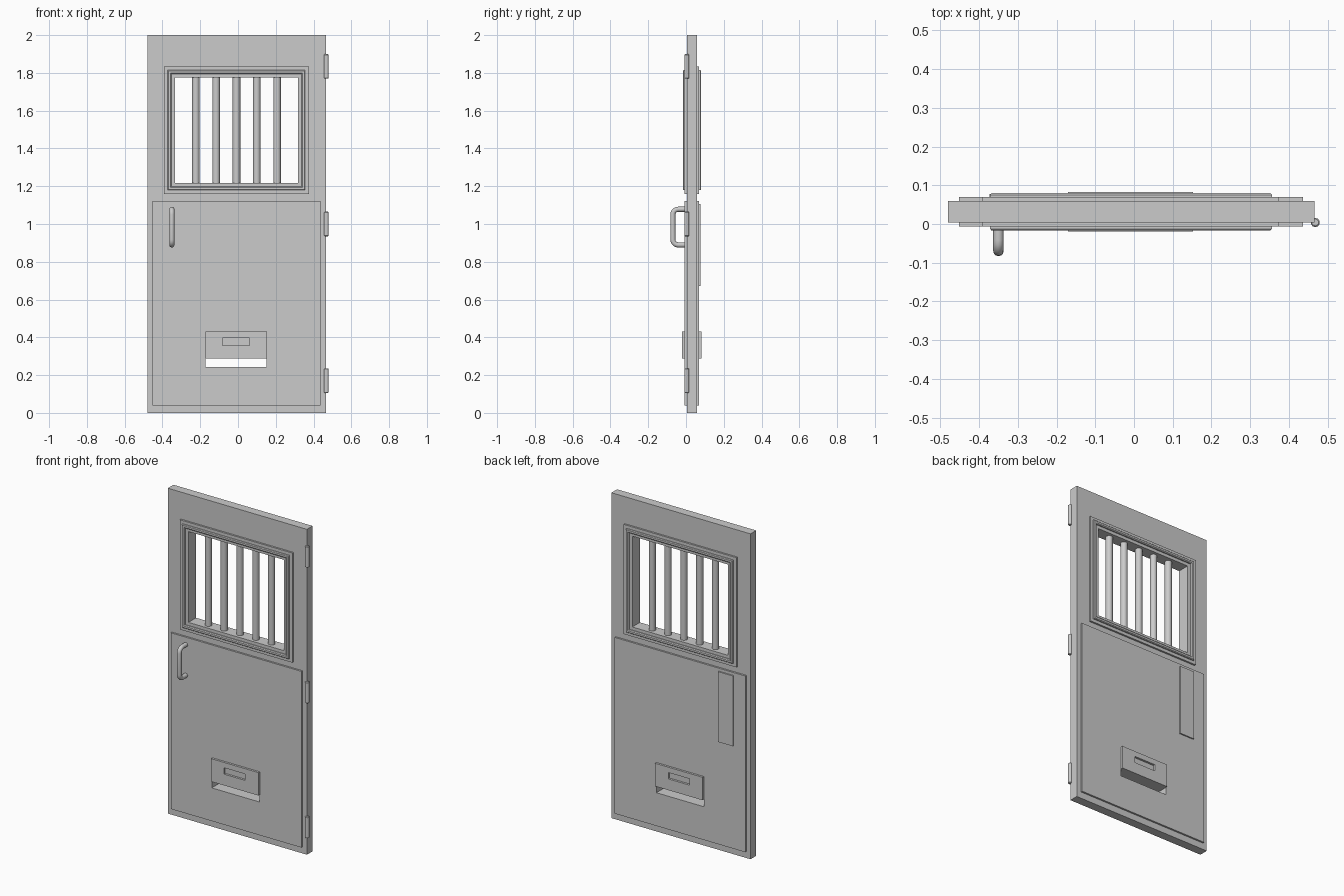
import bpy, bmesh, math
from mathutils import Vector

if "Cube" in bpy.data.objects:
    bpy.data.objects.remove(bpy.data.objects["Cube"])

MID = 0.0315          # mid-plane of the door thickness
CX = -0.008           # door centre line
steel = bpy.data.materials.new("grey_steel")
steel.diffuse_color = (0.6, 0.6, 0.6, 1)
steel.use_nodes = True
steel.node_tree.nodes["Principled BSDF"].inputs["Base Color"].default_value = steel.diffuse_color


def finish(name, bm):
    bmesh.ops.remove_doubles(bm, verts=bm.verts, dist=1e-5)
    bmesh.ops.recalc_face_normals(bm, faces=bm.faces)
    me = bpy.data.meshes.new(name)
    bm.to_mesh(me)
    bm.free()
    me.materials.append(steel)
    ob = bpy.data.objects.new(name, me)
    bpy.context.collection.objects.link(ob)
    return ob


def smooth(ob):
    bpy.ops.object.select_all(action='DESELECT')
    ob.select_set(True)
    bpy.context.view_layer.objects.active = ob
    bpy.ops.object.shade_smooth_by_angle(angle=math.radians(40))


def plate(name, rect, y0, y1, holes=()):
    """Flat plate in the xz plane, with rectangular holes (x0, x1, z0, z1)."""
    bm = bmesh.new()
    rects = [rect, *holes]
    xs = sorted({v for r in rects for v in r[:2]})
    zs = sorted({v for r in rects for v in r[2:]})

    def solid(i, j):
        if not (0 <= i < len(xs) - 1 and 0 <= j < len(zs) - 1):
            return False
        x, z = (xs[i] + xs[i + 1]) / 2, (zs[j] + zs[j + 1]) / 2
        return not any(h[0] < x < h[1] and h[2] < z < h[3] for h in holes)

    def quad(*pts):
        bm.faces.new([bm.verts.new(p) for p in pts])

    for i in range(len(xs) - 1):
        for j in range(len(zs) - 1):
            if not solid(i, j):
                continue
            c = [(xs[i], zs[j]), (xs[i + 1], zs[j]), (xs[i + 1], zs[j + 1]), (xs[i], zs[j + 1])]
            for y in (y0, y1):
                quad(*[(x, y, z) for x, z in c])
            for k, (di, dj) in enumerate([(0, -1), (1, 0), (0, 1), (-1, 0)]):
                if not solid(i + di, j + dj):
                    a, b = c[k], c[(k + 1) % 4]
                    quad((a[0], y0, a[1]), (b[0], y0, b[1]), (b[0], y1, b[1]), (a[0], y1, a[1]))
    return finish(name, bm)


def rod(name, x, y, z0, z1, r, sides, bevel=0):
    bm = bmesh.new()
    bmesh.ops.create_cone(bm, cap_ends=True, segments=sides, radius1=r, radius2=r, depth=z1 - z0)
    bmesh.ops.translate(bm, verts=bm.verts, vec=(x, y, (z0 + z1) / 2))
    if bevel:
        rim = [e for e in bm.edges if abs(e.verts[0].co.z - e.verts[1].co.z) < 1e-6]
        bmesh.ops.bevel(bm, geom=rim, offset=bevel, segments=1, affect='EDGES')
    ob = finish(name, bm)
    smooth(ob)
    return ob


# Door slab with window and food slot openings
slot = (-0.173, 0.152, 0.244, 0.289)
window = (CX - 0.328, CX + 0.328, 1.215, 1.779)
plate("door_slab", (-0.48, 0.466, 0, 2), 0.004, 0.059, [slot, window])

# Parts that repeat on the front and back faces
grip = (-0.082, 0.062, 0.358, 0.397)
for side, s in (("front", -1), ("back", 1)):
    def at(d):
        return MID + s * d
    plate(side + "_lower_panel", (-0.452, 0.436, 0.04, 1.123), at(0.027), at(0.0385), [slot])
    plate(side + "_slot_flap", (-0.171, 0.153, 0.289, 0.43), at(0.038), at(0.0515), [grip])

# Back lock cover
plate("back_lock_cover", (-0.373, -0.272, 0.673, 1.105), 0.069, 0.078)

# Window frame: stepped profile (inset, distance from mid-plane) swept round a rectangle
half = [(0, 0.0385), (0.019, 0.0385), (0.019, 0.044), (0.023, 0.0485), (0.034, 0.0485),
        (0.039, 0.044), (0.039, 0.037), (0.058, 0.037)]
profile = [(i, -d) for i, d in half] + [(i, d) for i, d in reversed(half)]
bm = bmesh.new()
loops = []
for inset, d in profile:
    w, h = 0.383 - inset, 0.337 - inset
    loops.append([bm.verts.new((CX + sx * w, MID + d, 1.497 + sz * h))
                  for sx, sz in ((-1, -1), (1, -1), (1, 1), (-1, 1))])
for a, b in zip(loops, loops[1:] + loops[:1]):
    for k in range(4):
        n = (k + 1) % 4
        bm.faces.new((a[k], a[n], b[n], b[k]))
finish("window_frame", bm)

# Window bars
for i in range(5):
    rod(f"window_bar_{i + 1}", CX + (i - 2) * 0.1075, MID, 1.21, 1.785, 0.02, 16)

# Hinge barrels
for i, z in enumerate((0.171, 1.0, 1.834)):
    rod(f"hinge_{i + 1}", 0.468, 0.004, z - 0.065, z + 0.065, 0.012, 10, 0.003)

# Pull handle: round bar bent into a bracket
r, bend, yo, zt, zb = 0.0135, 0.028, -0.0695, 1.078, 0.889
path = [Vector((-0.35, 0.0, zt))]
for zc, start in ((zt - bend, 90), (zb + bend, 0)):
    for k in range(6):
        t = math.radians(start - 18 * k)
        path.append(Vector((-0.35, yo + bend - bend * math.cos(t), zc + bend * math.sin(t))))
path.append(Vector((-0.35, 0.0, zb)))
bm = bmesh.new()
rings = []
for i, p in enumerate(path):
    t = (path[min(i + 1, len(path) - 1)] - path[max(i - 1, 0)]).normalized()
    if i in (0, len(path) - 1):
        t = Vector((0, -1 if i == 0 else 1, 0))
    side = Vector((1, 0, 0))
    up = t.cross(side)
    rings.append([bm.verts.new(p + r * (math.cos(a) * side + math.sin(a) * up))
                  for a in [2 * math.pi * k / 12 for k in range(12)]])
for a, b in zip(rings, rings[1:]):
    for k in range(12):
        n = (k + 1) % 12
        bm.faces.new((a[k], a[n], b[n], b[k]))
bm.faces.new(rings[0])
bm.faces.new(rings[-1])
smooth(finish("pull_handle", bm))
